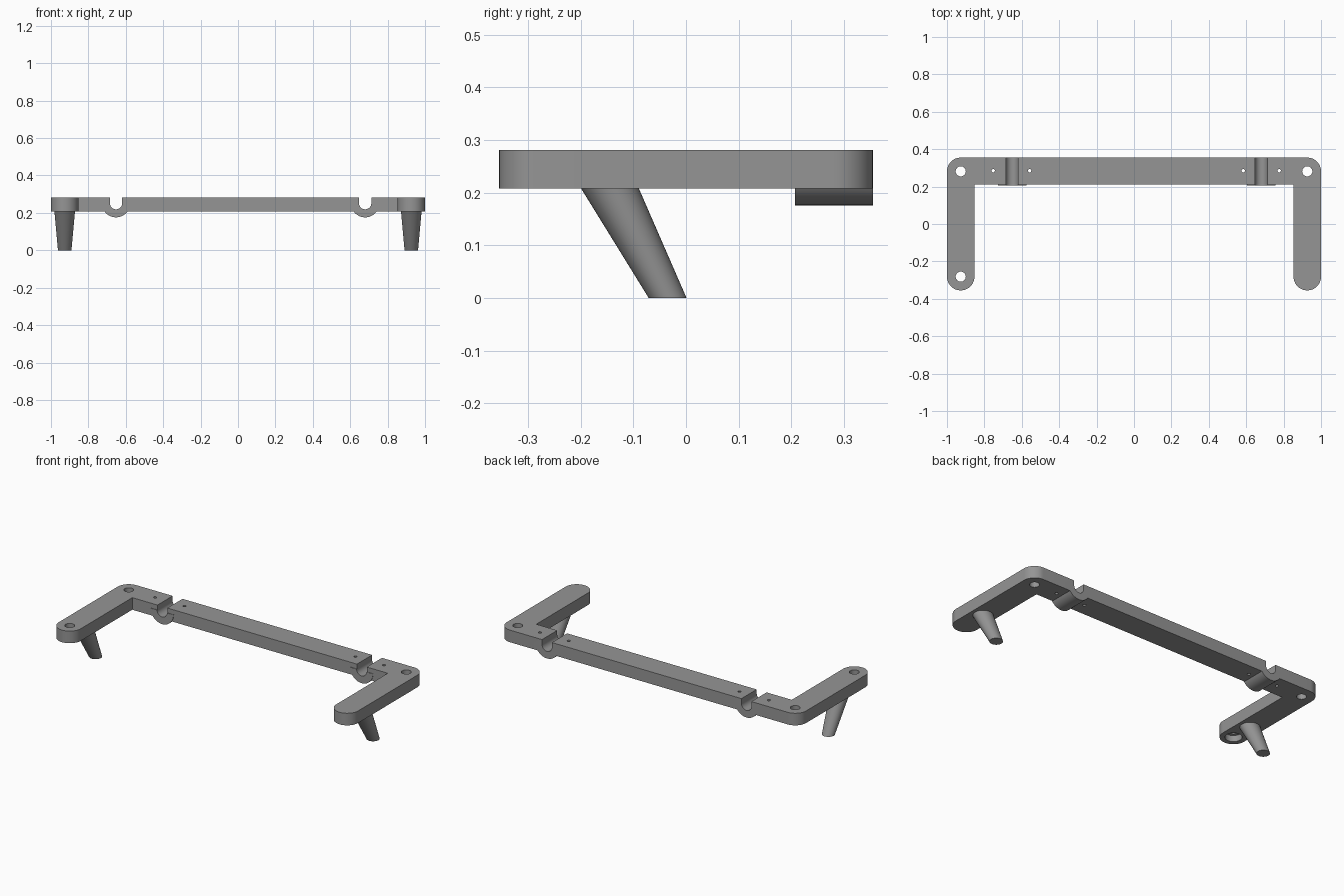
import bpy, bmesh, math
from mathutils import Vector

if "Cube" in bpy.data.objects:
    bpy.data.objects.remove(bpy.data.objects["Cube"])

grey = bpy.data.materials.new("plain grey")
grey.diffuse_color = (0.30, 0.30, 0.30, 1)
grey.use_nodes = True
grey.node_tree.nodes["Principled BSDF"].inputs["Base Color"].default_value = grey.diffuse_color

Z0, Z1 = 0.208, 0.281      # frame bottom and top
R = 0.0735                 # half the arm width, also the corner radius
CX, CY = 1 - R, 0.355 - R  # centres of the rounded corners


def arc(cx, cy, r, a0, a1, n=16):
    """Points on an arc, angles in degrees."""
    return [(cx + r * math.cos(math.radians(a0 + (a1 - a0) * i / n)),
             cy + r * math.sin(math.radians(a0 + (a1 - a0) * i / n))) for i in range(n + 1)]


def prism(name, base, offset, top=None):
    """Closed solid between a base loop and its moved (or given) top loop."""
    bm = bmesh.new()
    a = [bm.verts.new(p) for p in base]
    b = [bm.verts.new(p) for p in (top or [Vector(p) + Vector(offset) for p in base])]
    bm.faces.new(a)
    bm.faces.new(b)
    for i in range(len(a)):
        j = (i + 1) % len(a)
        bm.faces.new((a[i], a[j], b[j], b[i]))
    bmesh.ops.recalc_face_normals(bm, faces=bm.faces)
    mesh = bpy.data.meshes.new(name)
    bm.to_mesh(mesh)
    bm.free()
    mesh.materials.append(grey)
    ob = bpy.data.objects.new(name, mesh)
    bpy.context.collection.objects.link(ob)
    return ob


def circle(x, y, z, r, n=32):
    return [(px, py, z) for px, py in arc(x, y, r, 0, 360, n)[:-1]]


def combine(target, tool, operation):
    """Apply a boolean and drop the tool."""
    mod = target.modifiers.new("boolean", 'BOOLEAN')
    mod.operation, mod.object, mod.solver = operation, tool, 'EXACT'
    bpy.context.view_layer.objects.active = target
    bpy.ops.object.modifier_apply(modifier=mod.name)
    bpy.data.objects.remove(tool)


# U-shaped frame: right half of the outline, then mirrored
right = [(CX - R, 0.21)] + arc(CX, -CY, R, 180, 360, 24) + arc(CX, CY, R, 0, 90)
outline = right + [(-x, y) for x, y in reversed(right)]
frame = prism("frame", [(x, y, Z0) for x, y in outline], (0, 0, Z1 - Z0))

# Cable cradles: rounded underside, round-bottomed slot open at the top
for x in (-0.652, 0.68):
    shell = [(px, 0.207, pz) for px, pz in arc(x, 0.252, 0.076, 180, 360, 32)]
    combine(frame, prism("cradle", shell, (0, 0.148, 0)), 'UNION')
    slot = arc(x, 0.252, 0.033, 180, 360, 20) + [(x + 0.033, 0.4), (x - 0.033, 0.4)]
    combine(frame, prism("slot", [(px, 0.15, pz) for px, pz in slot], (0, 0.3, 0)), 'DIFFERENCE')

# Mounting holes and small pin holes, all the way through
holes = [(-CX, CY, 0.027), (CX, CY, 0.027), (-CX, -CY, 0.027)]
holes += [(x, 0.285, 0.009) for x in (-0.753, -0.558, 0.584, 0.776)]
for x, y, r in holes:
    combine(frame, prism("hole", circle(x, y, 0.1, r), (0, 0, 0.3)), 'DIFFERENCE')

# Wider recess under the front hole
combine(frame, prism("recess", circle(-CX, -CY, 0.1, 0.046), (0, 0, 0.145)), 'DIFFERENCE')

# Slanted tapering legs
parts = [frame]
for side, x in (("left", -CX), ("right", CX)):
    parts.append(prism(side + "_leg", circle(x, -0.035, 0, 0.036, 48), None,
                       circle(x, -0.145, Z0 + 0.001, 0.055, 48)))

# Smooth rounded walls, keep edges sharp
bpy.ops.object.select_all(action='DESELECT')
for ob in parts:
    ob.select_set(True)
bpy.context.view_layer.objects.active = frame
bpy.ops.object.shade_smooth_by_angle(angle=math.radians(30))
